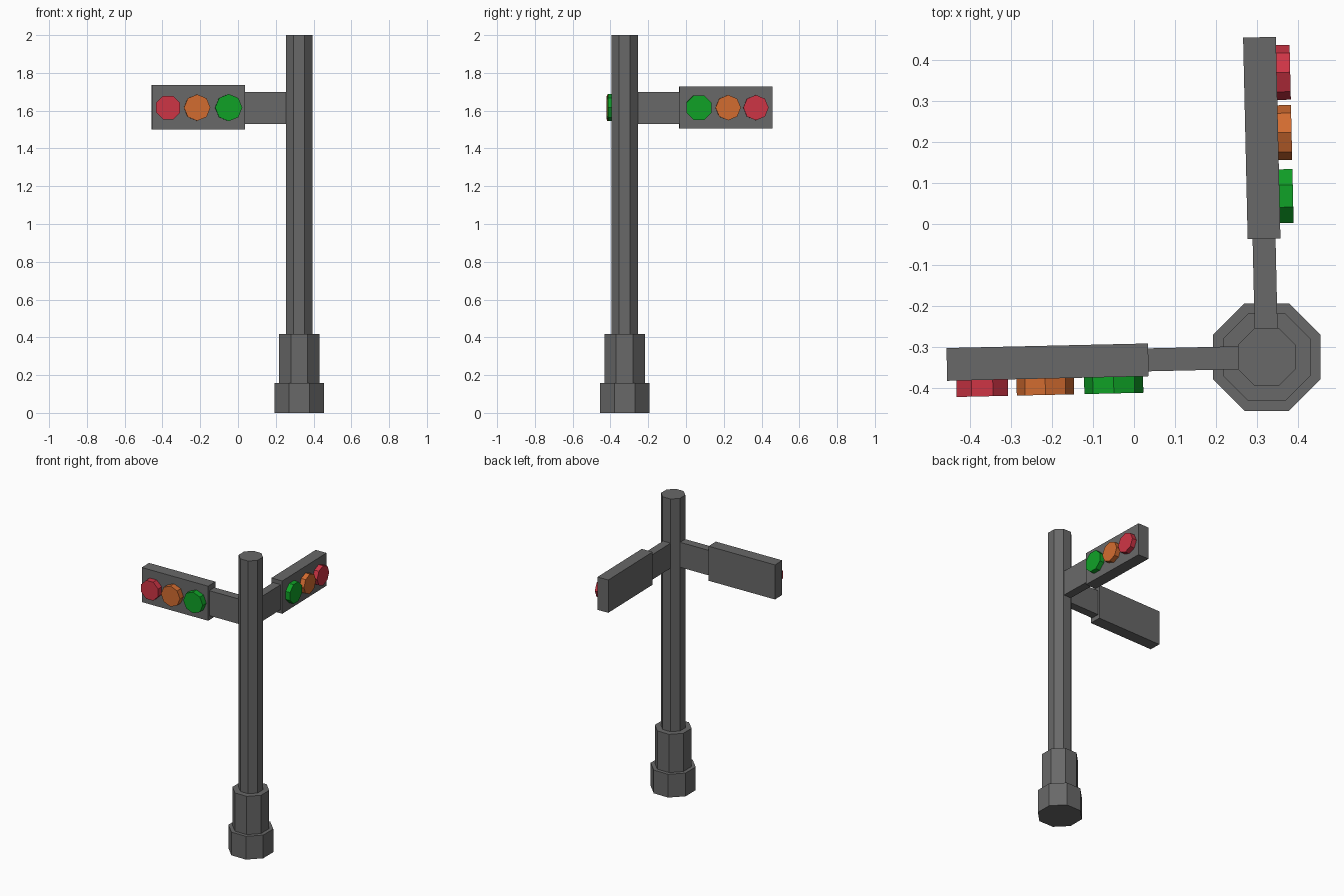
import bpy, bmesh
from math import pi, radians
from mathutils import Matrix, Vector

if "Cube" in bpy.data.objects:
    bpy.data.objects.remove(bpy.data.objects["Cube"])

POLE = Vector((0.324, -0.325, 0))


def material(name, rgb):
    m = bpy.data.materials.new(name)
    m.diffuse_color = (*rgb, 1)
    m.use_nodes = True
    m.node_tree.nodes["Principled BSDF"].inputs["Base Color"].default_value = m.diffuse_color
    return m


GREY = material("dark_grey", (0.14, 0.14, 0.14))
COLOURS = {
    "red": material("red", (0.62, 0.035, 0.06)),
    "amber": material("amber", (0.65, 0.15, 0.03)),
    "green": material("green", (0.005, 0.36, 0.02)),
}


def add_object(name, bm, mat, matrix):
    mesh = bpy.data.meshes.new(name)
    bm.to_mesh(mesh)
    bm.free()
    mesh.materials.append(mat)
    ob = bpy.data.objects.new(name, mesh)
    ob.matrix_world = matrix
    bpy.context.collection.objects.link(ob)


def octagon(name, radius, depth, mat, matrix, turn):
    bm = bmesh.new()
    bmesh.ops.create_cone(bm, cap_ends=True, segments=8, radius1=radius, radius2=radius,
                          depth=depth, matrix=Matrix.Rotation(turn, 4, 'Z'))
    add_object(name, bm, mat, matrix)


def box(name, lo, hi, mat, matrix):
    lo, hi = Vector(lo), Vector(hi)
    bm = bmesh.new()
    bmesh.ops.create_cube(bm, size=1, matrix=Matrix.Translation((lo + hi) / 2)
                          @ Matrix.Diagonal((*(hi - lo), 1)))
    add_object(name, bm, mat, matrix)


# Stepped base and pole
for name, radius, z0, z1 in [("base_foot", 0.142, 0, 0.158),
                             ("base_collar", 0.116, 0.158, 0.418),
                             ("pole", 0.0765, 0.418, 2.0)]:
    octagon(name, radius, z1 - z0, GREY,
            Matrix.Translation(POLE + Vector((0, 0, (z0 + z1) / 2))), pi / 8)


# Arm with signal box and three lamps; local x runs outward from the pole,
# side is +1 or -1 for the face that carries the lamps
def signal(prefix, angle, side, z0, z1, face, lamps):
    frame = Matrix.Translation(POLE) @ Matrix.Rotation(radians(angle), 4, 'Z')
    box(prefix + "_arm", (0, -0.028, 1.53), (0.30, 0.028, 1.70), GREY, frame)
    box(prefix + "_signal_box", (0.289, -0.04, z0), (0.781, 0.04, z1), GREY, frame)
    for colour, u, radius, turn in lamps:
        depth = face - 0.03
        place = Matrix.Translation((u, side * (0.03 + depth / 2), 1.616))
        octagon(f"{prefix}_{colour}_lamp", radius, depth, COLOURS[colour],
                frame @ place @ Matrix.Rotation(pi / 2, 4, 'X'), turn)


signal("left", 181.3, 1, 1.50, 1.735, 0.080,
       [("red", 0.696, 0.068, pi / 8), ("amber", 0.542, 0.070, 0), ("green", 0.375, 0.072, 0)])
signal("rear", 91.3, -1, 1.505, 1.728, 0.073,
       [("red", 0.694, 0.067, 0), ("amber", 0.547, 0.067, 0), ("green", 0.392, 0.071, pi / 8)])
